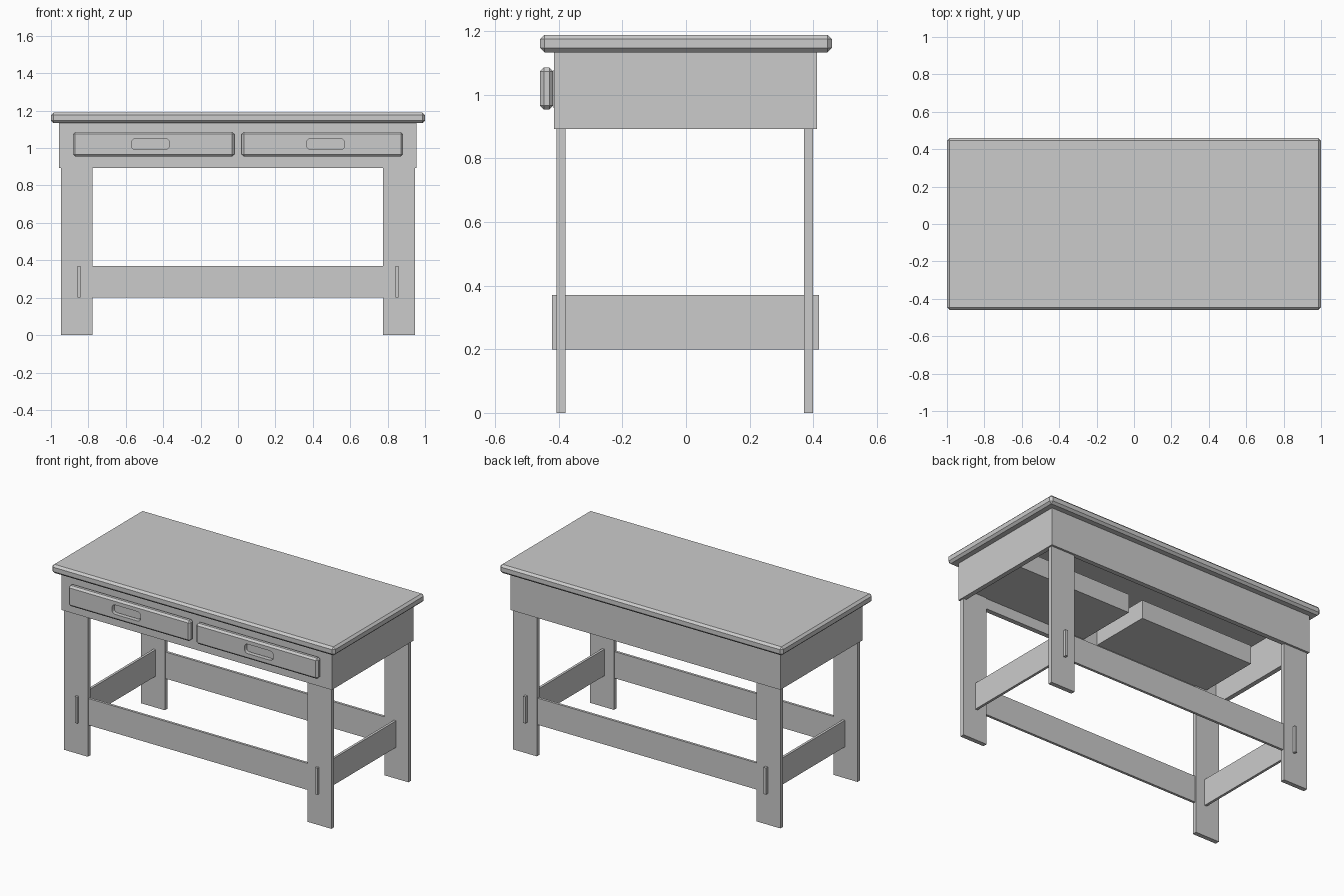
import bpy, bmesh

if "Cube" in bpy.data.objects:
    bpy.data.objects.remove(bpy.data.objects["Cube"])


def box(name, x, y, z, bevel=0.0, edge_axis=None, segments=1):
    """Box from (min, max) ranges; bevels all edges, or only those along edge_axis."""
    bm = bmesh.new()
    bmesh.ops.create_cube(bm, size=1)
    for v in bm.verts:
        for i, (lo, hi) in enumerate((x, y, z)):
            v.co[i] = hi if v.co[i] > 0 else lo
    if bevel:
        edges = [e for e in bm.edges if edge_axis is None
                 or abs(e.verts[0].co[edge_axis] - e.verts[1].co[edge_axis]) > 1e-6]
        bmesh.ops.bevel(bm, geom=edges, offset=bevel, segments=segments,
                        profile=0.5, affect='EDGES')
    mesh = bpy.data.meshes.new(name)
    bm.to_mesh(mesh)
    bm.free()
    ob = bpy.data.objects.new(name, mesh)
    bpy.context.collection.objects.link(ob)
    return ob


def span(a, b, side):
    """Range a..b mirrored to the given side."""
    return tuple(sorted((a * side, b * side)))


def offset(r, d):
    return (r[0] + d, r[1] + d)


# Table top with chamfered edges
box("table_top", (-1, 1), (-0.459, 0.459), (1.134, 1.189), bevel=0.0135)

# Apron frame, open underneath
AZ = (0.893, 1.136)
for s, n in ((-1, "front"), (1, "back")):
    box(n + "_apron", (-0.956, 0.954), offset(span(0.383, 0.4135, s), -0.0015), AZ)
for s, n in ((-1, "left"), (1, "right")):
    box(n + "_apron", offset(span(0.926, 0.955, s), -0.001), (-0.388, 0.385), AZ)

# Flat board legs
for sx, nx in ((-1, "left"), (1, "right")):
    for sy, ny in ((-1, "front"), (1, "back")):
        box(f"{ny}_{nx}_leg", offset(span(0.776, 0.946, sx), -0.001),
            offset(span(0.375, 0.403, sy), -0.004), (0, 1.1))

# Long stretchers between the legs
SZ = (0.2, 0.37)
for s, n in ((-1, "front"), (1, "back")):
    box(n + "_stretcher", (-0.79, 0.79), offset(span(0.381, 0.397, s), -0.004), SZ)

# Side stretchers passing through the legs
for s, n in ((-1, "left"), (1, "right")):
    box(n + "_stretcher", span(0.842, 0.858, s), (-0.422, 0.419), SZ)

# Drawers
light = bpy.data.materials.new("pull_light")
light.diffuse_color = (0.85, 0.83, 0.85, 1)
light.use_nodes = True
light.node_tree.nodes["Principled BSDF"].inputs["Base Color"].default_value = light.diffuse_color
for s, n in ((-1, "left"), (1, "right")):
    # Chamfered drawer front with a rounded finger pocket
    front = box(n + "_drawer_front", span(0.02, 0.8825, s), (-0.459, -0.418),
                (0.954, 1.086), bevel=0.012)
    cutter = box(n + "_pocket_cutter", span(0.367, 0.57, s), (-0.49, -0.432),
                 (0.991, 1.051), bevel=0.022, edge_axis=1, segments=3)
    cutter.hide_render = True
    cutter.hide_viewport = True
    cut = front.modifiers.new("pocket", 'BOOLEAN')
    cut.operation = 'DIFFERENCE'
    cut.solver = 'EXACT'
    cut.object = cutter
    # Light plate at the bottom of the pocket
    plate = box(n + "_drawer_pull", span(0.371, 0.566, s), (-0.44, -0.43),
                (0.995, 1.047), bevel=0.02, edge_axis=1, segments=3)
    plate.data.materials.append(light)

    # Open drawer box behind the front
    t, y0, y1, z0, z1 = 0.014, -0.416, 0.014, 0.959, 1.078
    box(n + "_drawer_bottom", span(0.05, 0.855, s), (y0, y1), (z0, z0 + t))
    box(n + "_drawer_back", span(0.05, 0.855, s), (y1 - t, y1), (z0 + t, z1))
    for a, m in ((0.05, "inner"), (0.855 - t, "outer")):
        box(f"{n}_drawer_{m}_side", span(a, a + t, s), (y0, y1 - t), (z0 + t, z1))
